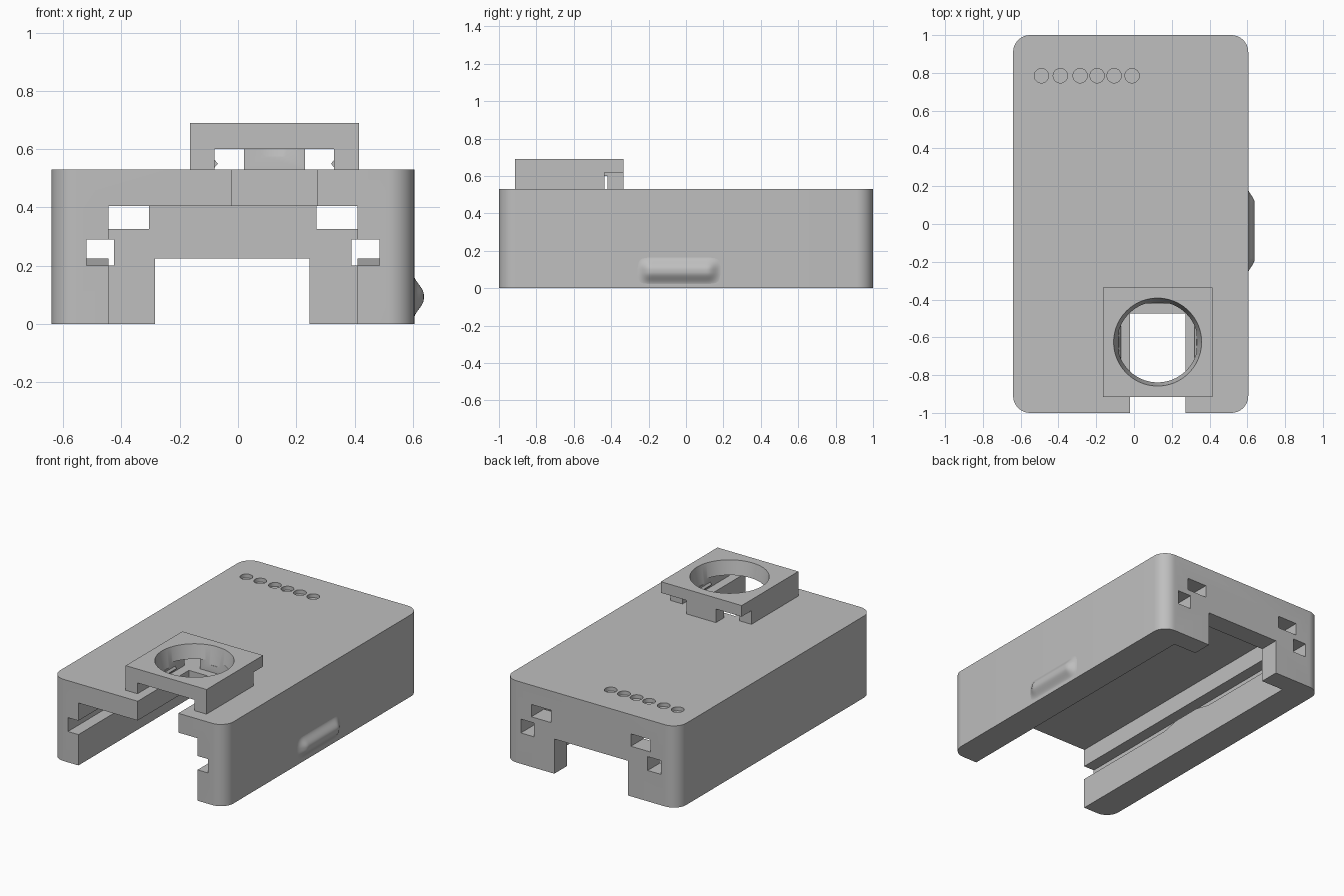
import bpy, bmesh, math
from mathutils import Matrix, Vector

if "Cube" in bpy.data.objects:
    bpy.data.objects.remove(bpy.data.objects["Cube"], do_unlink=True)

grey = bpy.data.materials.new("plain grey")
grey.use_nodes = True
grey.diffuse_color = (0.52, 0.52, 0.52, 1)
grey.node_tree.nodes["Principled BSDF"].inputs["Base Color"].default_value = grey.diffuse_color


def finish(name, bm):
    bmesh.ops.recalc_face_normals(bm, faces=bm.faces)
    mesh = bpy.data.meshes.new(name)
    bm.to_mesh(mesh)
    bm.free()
    mesh.materials.append(grey)
    obj = bpy.data.objects.new(name, mesh)
    bpy.context.collection.objects.link(obj)
    return obj


def box(name, x0, x1, y0, y1, z0, z1, corner=0):
    """Box between limits, with optional rounded vertical edges."""
    bm = bmesh.new()
    size = Matrix.Diagonal((x1 - x0, y1 - y0, z1 - z0, 1))
    place = Matrix.Translation(((x0 + x1) / 2, (y0 + y1) / 2, (z0 + z1) / 2))
    bmesh.ops.create_cube(bm, size=1, matrix=place @ size)
    if corner:
        upright = [e for e in bm.edges
                   if abs(e.verts[0].co.z - e.verts[1].co.z) > 0.1]
        bmesh.ops.bevel(bm, geom=upright, offset=corner, segments=10,
                        profile=0.5, affect='EDGES')
    return finish(name, bm)


def cone(name, x, y, z0, z1, r0, r1, sides):
    bm = bmesh.new()
    bmesh.ops.create_cone(bm, cap_ends=True, segments=sides, radius1=r0, radius2=r1,
                          depth=z1 - z0,
                          matrix=Matrix.Translation((x, y, (z0 + z1) / 2)))
    return finish(name, bm)


def prism(name, profile, y0, y1):
    """Extrude an x-z profile along y."""
    bm = bmesh.new()
    face = bm.faces.new([bm.verts.new((x, y0, z)) for x, z in profile])
    out = bmesh.ops.extrude_face_region(bm, geom=[face])
    moved = [v for v in out["geom"] if isinstance(v, bmesh.types.BMVert)]
    bmesh.ops.translate(bm, verts=moved, vec=Vector((0, y1 - y0, 0)))
    return finish(name, bm)


def cut(obj, cutters):
    """Subtract each cutter, bake the result and drop the cutters."""
    for c in cutters:
        c.hide_render = True
        mod = obj.modifiers.new("cut", 'BOOLEAN')
        mod.operation = 'DIFFERENCE'
        mod.solver = 'EXACT'
        mod.object = c
    bpy.context.view_layer.update()
    graph = bpy.context.evaluated_depsgraph_get()
    mesh = bpy.data.meshes.new_from_object(obj.evaluated_get(graph))
    obj.modifiers.clear()
    obj.data = mesh
    for c in cutters:
        bpy.data.objects.remove(c, do_unlink=True)


def smooth(obj):
    bpy.ops.object.select_all(action='DESELECT')
    obj.select_set(True)
    bpy.context.view_layer.objects.active = obj
    bpy.ops.object.shade_smooth_by_angle(angle=math.radians(30))


# Shell: rounded block with a channel, guide grooves and a roof slot
LEFT, RIGHT, ROOF, TOP = -0.445, 0.41, 0.405, 0.53
shell = box("shell", -0.64, 0.605, -1, 1, 0, TOP, corner=0.09)
cutters = [
    box("channel", LEFT, RIGHT, -1.1, 0.87, -0.1, ROOF),
    box("rear_opening", -0.285, 0.245, 0.7, 1.1, -0.1, 0.225),
    box("rear_notch_a", LEFT, -0.305, 0.7, 1.1, 0.325, ROOF),
    box("rear_notch_b", 0.27, RIGHT, 0.7, 1.1, 0.325, ROOF),
    box("groove_a", -0.52, LEFT + 0.02, -1.1, 1.1, 0.2, 0.29),
    box("groove_b", RIGHT - 0.02, 0.485, -1.1, 1.1, 0.2, 0.29),
    box("roof_slot", -0.02, 0.272, -1.1, -0.475, 0.3, 0.6),
]
for x in (-0.49, -0.39, -0.285, -0.195, -0.105, -0.01):
    cutters.append(cone("dimple", x, 0.785, TOP - 0.025, TOP + 0.05, 0.038, 0.038, 32))
cut(shell, cutters)
smooth(shell)

# Low detent ramps on the groove floors
for side, x0, x1 in (("right", -0.52, LEFT), ("left", RIGHT, 0.485)):
    bm = bmesh.new()
    outline = ((-0.24, 0.195), (-0.24, 0.2), (-0.13, 0.225),
               (0.06, 0.225), (0.17, 0.2), (0.17, 0.195))
    f = bm.faces.new([bm.verts.new((x0, y, z)) for y, z in outline])
    out = bmesh.ops.extrude_face_region(bm, geom=[f])
    bmesh.ops.translate(bm, vec=(x1 - x0, 0, 0),
                        verts=[v for v in out["geom"] if isinstance(v, bmesh.types.BMVert)])
    finish(side + "_groove_detent", bm)

# Lens mount: bridge over the slot with a tapered round opening
CX, CY = 0.125, -0.625
mount = box("lens_mount", CX - 0.29, CX + 0.29, CY - 0.29, CY + 0.29, TOP, 0.69)
cut(mount, [
    box("passage", CX - 0.205, CX + 0.205, -1.2, -0.42, 0.4, 0.6),
    box("rear_relief_a", CX - 0.4, CX - 0.105, -0.435, -0.2, 0.4, 0.618),
    box("rear_relief_b", CX + 0.105, CX + 0.4, -0.435, -0.2, 0.4, 0.618),
    cone("bore", CX, CY, 0.575, 0.70, 0.208, 0.235, 96),
])
smooth(mount)

# Small retaining ridges on the inner walls of the mount
for side, s in (("right", -1), ("left", 1)):
    wall = CX + s * 0.207
    prism(side + "_mount_ridge",
          [(wall, 0.535), (wall - s * 0.013, 0.55), (wall, 0.565)], -0.72, -0.53)

# Side button: softly blended raised bar
bm = bmesh.new()
COLS, ROWS = 40, 20


def blend(t, flat):
    """Height from 1 inside the flat part, easing to 0 at the rim."""
    t = min(1, max(0, (abs(t) - flat) / (1 - flat)))
    return 0.5 + 0.5 * math.cos(math.pi * t)


grid = [[bm.verts.new((0.604 + 0.034 * blend(u, 0.66) * blend(v, 0.08),
                       -0.037 + 0.228 * u, 0.093 + 0.078 * v))
         for u in [2 * i / COLS - 1 for i in range(COLS + 1)]]
        for v in [2 * j / ROWS - 1 for j in range(ROWS + 1)]]
for j in range(ROWS):
    for i in range(COLS):
        bm.faces.new((grid[j][i], grid[j][i + 1], grid[j + 1][i + 1], grid[j + 1][i]))
bm.faces.new([v for v in grid[0]] + [r[-1] for r in grid[1:]]
             + grid[-1][-2::-1] + [r[0] for r in grid[-2:0:-1]])
button = finish("side_button", bm)
smooth(button)
